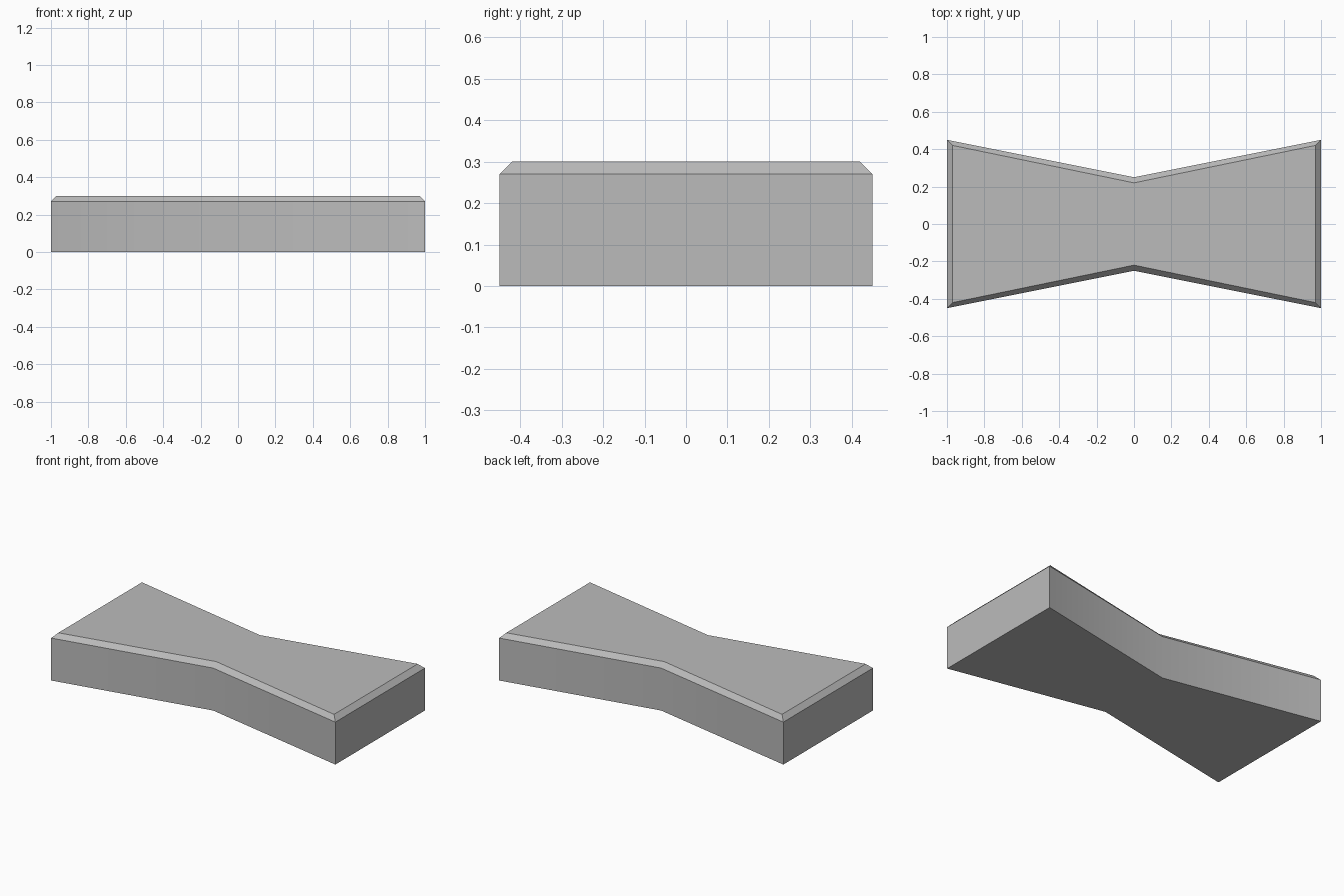
import bpy
import bmesh
import math

cube = bpy.data.objects.get("Cube")
if cube:
    bpy.data.objects.remove(cube, do_unlink=True)

END_X, END_Y, WAIST_Y = 1.0, 0.45, 0.25
HEIGHT, CHAMFER = 0.30, 0.03

# Plain grey material
grey = bpy.data.materials.new("grey")
grey.use_nodes = True
colour = (0.5, 0.5, 0.5, 1)
grey.diffuse_color = colour
grey.node_tree.nodes["Principled BSDF"].inputs["Base Color"].default_value = colour


def outline(bm, z, inset):
    """Ring of vertices tracing the bow-tie outline at one height."""
    x, end, waist = END_X - inset, END_Y - inset, WAIST_Y - inset
    points = [(-x, -end), (0, -waist), (x, -end), (x, end), (0, waist), (-x, end)]
    return [bm.verts.new((px, py, z)) for px, py in points]


# Bow-tie block with a chamfered top rim
bm = bmesh.new()
rings = [outline(bm, 0, 0),
         outline(bm, HEIGHT - CHAMFER, 0),
         outline(bm, HEIGHT, CHAMFER)]
for low, high in zip(rings, rings[1:]):
    for i in range(len(low)):
        j = (i + 1) % len(low)
        bm.faces.new((low[i], low[j], high[j], high[i]))

# Top and bottom, each split at the waist into two convex halves
for ring in (rings[0], rings[-1]):
    bm.faces.new((ring[0], ring[1], ring[4], ring[5]))
    bm.faces.new((ring[1], ring[2], ring[3], ring[4]))
bmesh.ops.recalc_face_normals(bm, faces=bm.faces)

mesh = bpy.data.meshes.new("bow_tie_block")
bm.to_mesh(mesh)
bm.free()
mesh.materials.append(grey)
block = bpy.data.objects.new("bow_tie_block", mesh)
bpy.context.collection.objects.link(block)

# Soft waist, crisp rim and corners
bpy.ops.object.select_all(action='DESELECT')
block.select_set(True)
bpy.context.view_layer.objects.active = block
bpy.ops.object.shade_smooth_by_angle(angle=math.radians(30))
